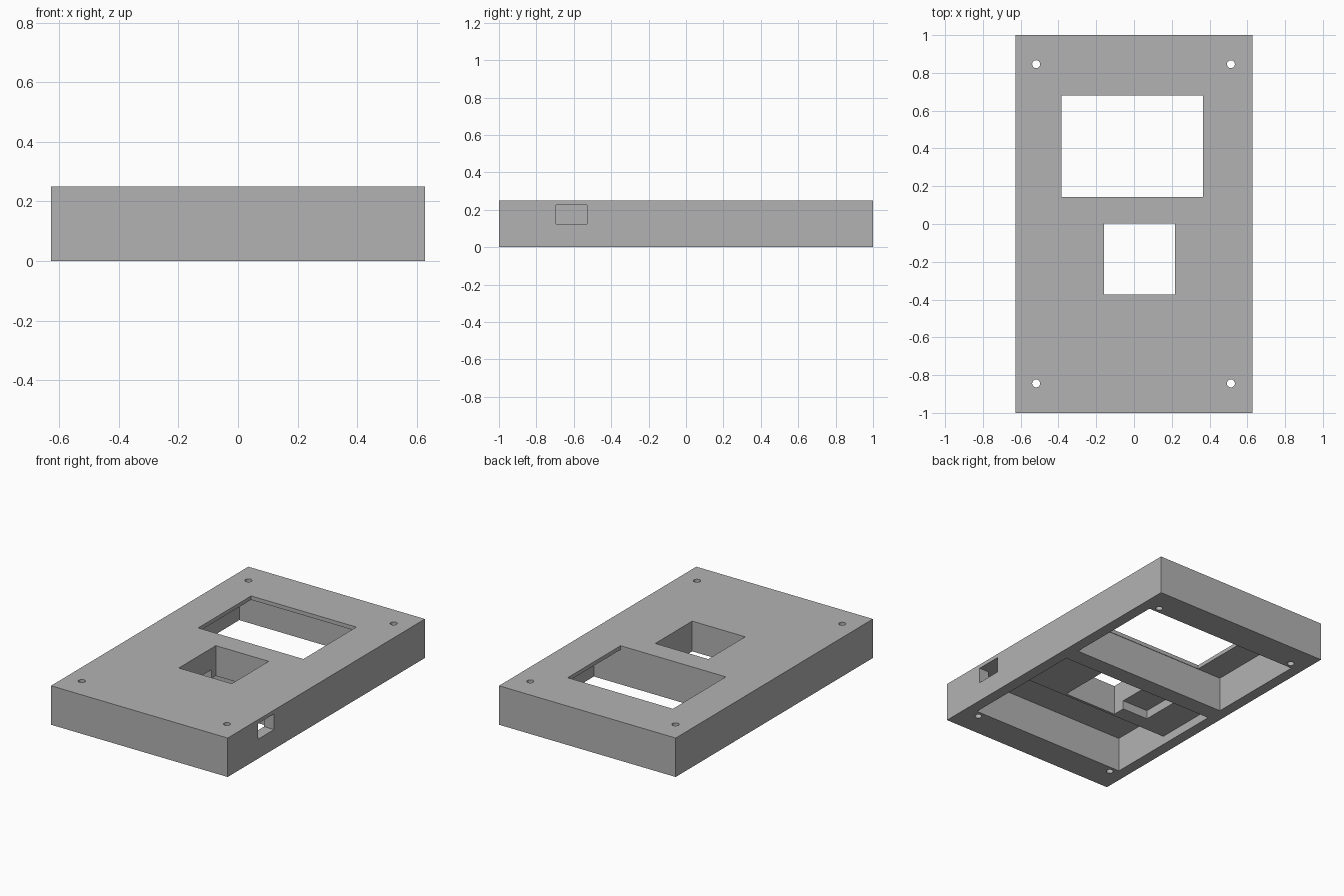
import bpy

default = bpy.data.objects.get("Cube")
if default:
    bpy.data.objects.remove(default, do_unlink=True)

W, L, H = 0.627, 1.0, 0.25      # half width, half length, height
INNER = 0.556                   # half width of the pockets
CEILING, SHELF = 0.225, 0.056   # pocket ceiling and block underside heights
BELOW, ABOVE = -0.1, 0.4        # overshoot for clean cuts

grey = bpy.data.materials.new("grey_plastic")
grey.use_nodes = True
colour = (0.45, 0.45, 0.45, 1)
grey.diffuse_color = colour
grey.node_tree.nodes["Principled BSDF"].inputs["Base Color"].default_value = colour


def box(name, x, y, z):
    """Box spanning the given (low, high) ranges."""
    spans = (x, y, z)
    bpy.ops.mesh.primitive_cube_add(size=1, location=[(a + b) / 2 for a, b in spans])
    obj = bpy.context.object
    obj.name = name
    obj.scale = [b - a for a, b in spans]
    bpy.ops.object.transform_apply(location=True, rotation=False, scale=True)
    return obj


def cut(body, cutter):
    """Subtract the cutter from the body and discard it."""
    cutter.hide_render = True
    mod = body.modifiers.new(cutter.name, "BOOLEAN")
    mod.operation = "DIFFERENCE"
    mod.solver = "EXACT"
    mod.object = cutter
    bpy.context.view_layer.objects.active = body
    bpy.ops.object.modifier_apply(modifier=mod.name)
    bpy.data.objects.remove(cutter, do_unlink=True)


# Solid enclosure cover
cover = box("enclosure_cover", (-W, W), (-L, L), (0, H))
cover.data.materials.append(grey)

# Underside pockets: deep front, shallow middle below the solid block, deep back
inner = (-INNER, INNER)
cut(cover, box("front_pocket", inner, (-0.804, -0.39), (BELOW, CEILING)))
cut(cover, box("middle_recess", inner, (-0.45, 0.03), (BELOW, SHELF)))
cut(cover, box("back_pocket", inner, (0.14, 0.807), (BELOW, CEILING)))

# Openings in the top: display window and square shaft
cut(cover, box("display_window", (-0.383, 0.364), (0.143, 0.68), (0.1, ABOVE)))
cut(cover, box("square_shaft", (-0.159, 0.217), (-0.373, 0.002), (BELOW, ABOVE)))

# Notch beside the shaft and cable port in the side wall
cut(cover, box("shaft_notch", (-0.345, -0.1), (-0.29, -0.04), (BELOW, 2 * SHELF)))
cut(cover, box("cable_port", (0.5, 0.7), (-0.695, -0.53), (0.125, CEILING)))

# Corner screw holes
for x in (-0.518, 0.513):
    for y in (-0.844, 0.846):
        bpy.ops.mesh.primitive_cylinder_add(vertices=24, radius=0.021, depth=1,
                                            location=(x, y, 0))
        bpy.context.object.name = "screw_hole"
        cut(cover, bpy.context.object)

bpy.ops.object.select_all(action="DESELECT")
cover.select_set(True)
bpy.context.view_layer.objects.active = cover
bpy.ops.object.shade_smooth_by_angle()
